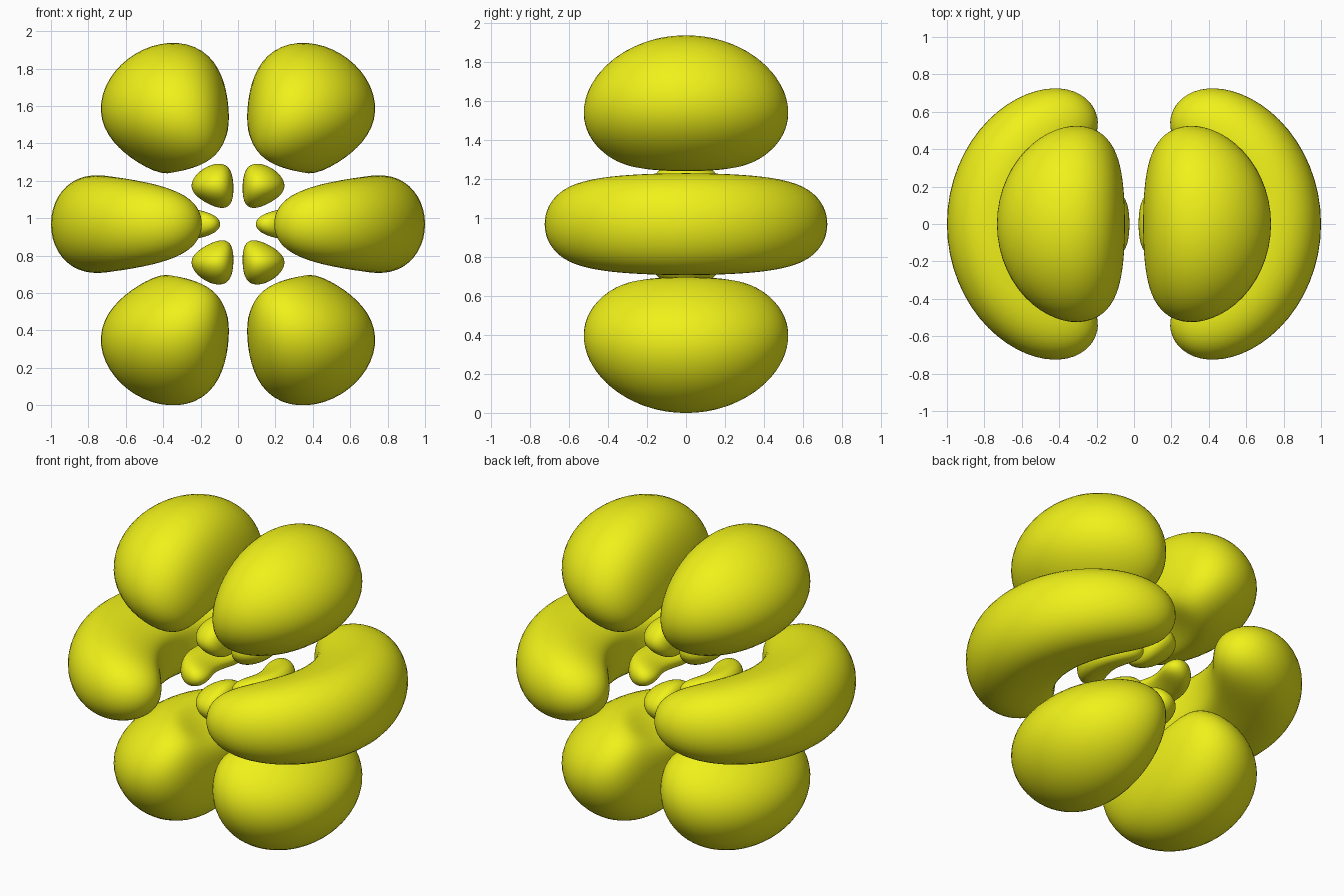
import bpy, bmesh
from math import sin, cos, pi, exp, acos, sqrt

if "Cube" in bpy.data.objects:
    bpy.data.objects.remove(bpy.data.objects["Cube"])

K = 21.0          # radial units per model unit
NODE = 8.0        # radius of the empty shell between inner and outer lobes
RINGS, SEGS = 48, 64

mat = bpy.data.materials.new("yellow")
mat.diffuse_color = (0.87, 0.88, 0.01, 1)
mat.use_nodes = True
mat.node_tree.nodes["Principled BSDF"].inputs["Base Color"].default_value = mat.diffuse_color


def radial(p):
    return p ** 4 * (p - NODE) * exp(-p / 2) if p > 0 else 0.0


def polar(t):
    return sin(t) * (5 * cos(t) ** 2 - 1)


LEVEL = radial(K)  # the surface reaches x = 1


def lobe_points(outer, upper):
    """Rings of a closed level surface, swept in longitude round the z axis."""
    sr, st = (1 if outer else -1), (1 if upper else -1)
    p0 = 9 + sqrt(17) * sr                              # radial peak
    t0 = acos(sqrt(11 / 15)) if upper else pi / 2       # polar peak
    p_reach, t_reach = (12 if outer else 4.9), 0.6
    phi_max = acos(LEVEL / (sr * radial(p0) * st * polar(t0)))

    def place(p, t, phi):
        r = p / K
        return (r * sin(t) * cos(phi), r * sin(t) * sin(phi), r * cos(t))

    def inside(p, t, level):
        a, b = sr * radial(p), st * polar(t)
        return a > 0 and b > 0 and a * b > level

    rings = []
    for i in range(1, RINGS):
        phi = phi_max * sin(pi * (i / RINGS - 0.5))
        level = LEVEL / cos(phi)
        ring = []
        for j in range(SEGS):
            a = 2 * pi * j / SEGS
            dp, dt = p_reach * cos(a), t_reach * sin(a)
            lo, hi = 0.0, 1.0
            for _ in range(24):
                mid = (lo + hi) / 2
                if inside(p0 + dp * mid, t0 + dt * mid, level):
                    lo = mid
                else:
                    hi = mid
            ring.append(place(p0 + dp * lo, t0 + dt * lo, phi))
        rings.append(ring)
    return place(p0, t0, -phi_max), rings, place(p0, t0, phi_max)


def build(name, points, sx, sz, lift):
    start, rings, end = points
    bm = bmesh.new()

    def vert(c):
        return bm.verts.new((c[0] * sx, c[1], c[2] * sz + lift))

    first, last = vert(start), vert(end)
    loops = [[vert(c) for c in ring] for ring in rings]
    for j in range(SEGS):
        k = (j + 1) % SEGS
        bm.faces.new((first, loops[0][j], loops[0][k]))
        bm.faces.new((last, loops[-1][k], loops[-1][j]))
        for a, b in zip(loops, loops[1:]):
            bm.faces.new((a[j], b[j], b[k], a[k]))
    bmesh.ops.recalc_face_normals(bm, faces=bm.faces)
    for f in bm.faces:
        f.smooth = True
    me = bpy.data.meshes.new(name)
    bm.to_mesh(me)
    bm.free()
    me.materials.append(mat)
    bpy.context.collection.objects.link(bpy.data.objects.new(name, me))


# outer and inner sets, each with four tilted lobes and two curved side lobes
outer_corner = lobe_points(True, True)
lift = max(c[2] for ring in outer_corner[1] for c in ring)
inner_corner = lobe_points(False, True)
outer_side = lobe_points(True, False)
inner_side = lobe_points(False, False)

for sx, side in ((1, "right"), (-1, "left")):
    build("outer_side_lobe_" + side, outer_side, sx, 1, lift)
    build("inner_side_lobe_" + side, inner_side, sx, 1, lift)
    for sz, level in ((1, "upper"), (-1, "lower")):
        build(f"outer_{level}_lobe_{side}", outer_corner, sx, sz, lift)
        build(f"inner_{level}_lobe_{side}", inner_corner, sx, sz, lift)
